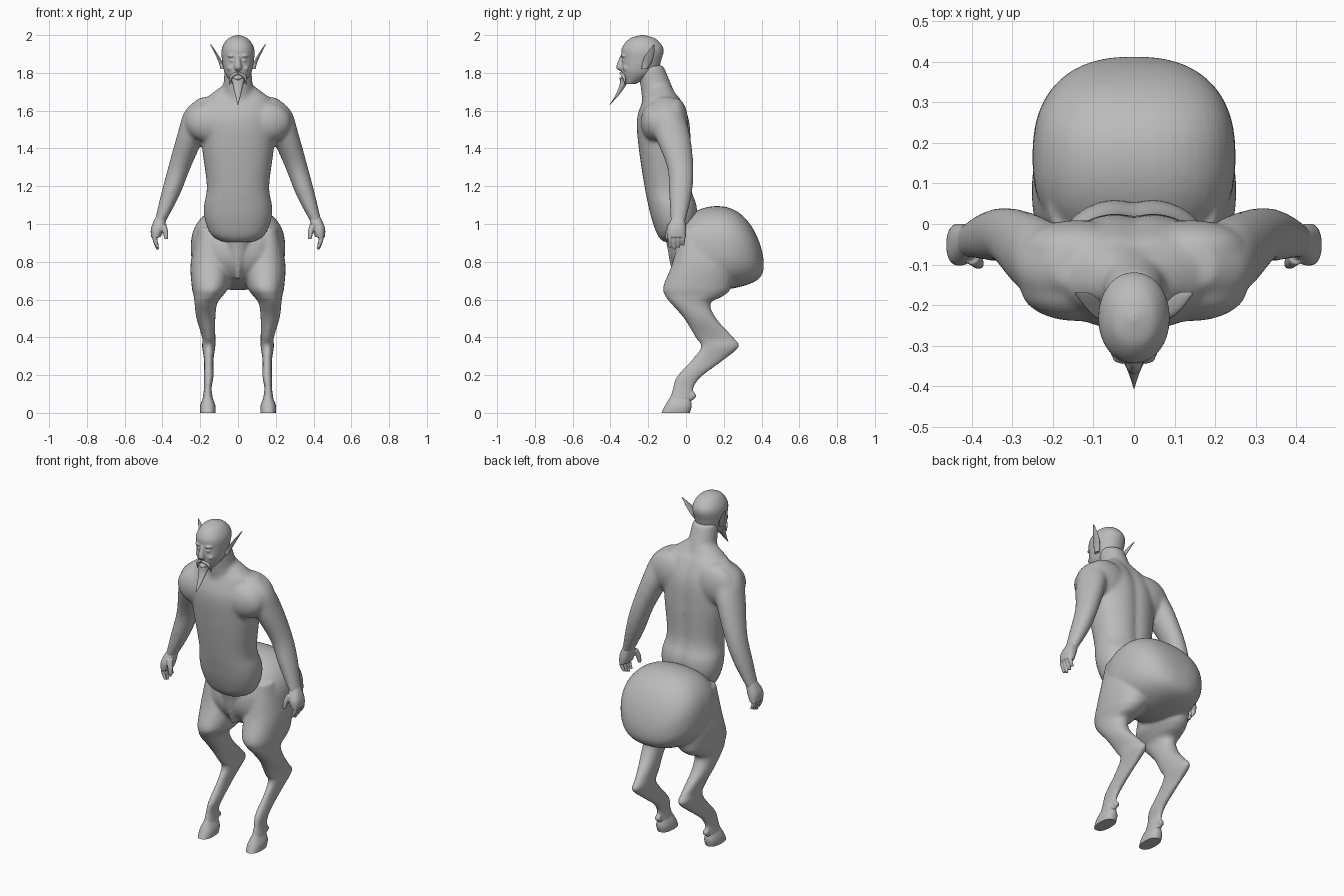
import bpy
import bmesh
from math import cos, sin, pi, exp, copysign
from mathutils import Vector, Matrix

BOTH_SIDES = (1, -1)

default_cube = bpy.data.objects.get("Cube")
if default_cube:
    bpy.data.objects.remove(default_cube, do_unlink=True)

grey = bpy.data.materials.new("plain_grey")
grey.use_nodes = True
grey.diffuse_color = (.5, .5, .5, 1)
grey.node_tree.nodes["Principled BSDF"].inputs["Base Color"].default_value = grey.diffuse_color


def catmull_rom(before, start, end, after, t):
    """Blend smoothly from start to end, guided by their neighbours."""
    return Vector([(2 * q + (r - p) * t + (2 * p - 5 * q + 4 * r - s) * t ** 2
                    + (3 * q - p - 3 * r + s) * t ** 3) / 2
                   for p, q, r, s in zip(before, start, end, after)])


def smooth_sections(sections, steps=5):
    padded = [sections[0], *sections, sections[-1]]
    result = [catmull_rom(*padded[index:index + 4], step / steps)
              for index in range(len(sections) - 1) for step in range(steps)]
    return result + [Vector(sections[-1])]


def rounded(value, power):
    return copysign(abs(value) ** (2 / power), value)


def loft(bm, sections, sides=(1,), along_y=False, power=2, segments=32, groove=0):
    """Skin rounded sections (level, x0, x1, v0, v1); v is y, or z when along_y."""
    for side in sides:
        loops = []
        for level, x0, x1, v0, v1 in smooth_sections(sections):
            loop = []
            for index in range(segments):
                angle = 2 * pi * index / segments
                across = rounded(cos(angle), power)
                depth = rounded(sin(angle), power)
                x = (x0 + x1) / 2 + (x1 - x0) / 2 * across
                v = (v0 + v1) / 2 + (v1 - v0) / 2 * depth
                if depth > 0:
                    v -= groove * exp(-(x / .03) ** 2)
                position = (side * x, level, v) if along_y else (side * x, v, level)
                loop.append(bm.verts.new(position))
            loops.append(loop)
        for lower, upper in zip(loops, loops[1:]):
            for index in range(segments):
                following = (index + 1) % segments
                bm.faces.new((lower[index], lower[following], upper[following], upper[index]))
        bm.faces.new(loops[0])
        bm.faces.new(loops[-1])


def centred(rows):
    """Sections symmetric about x = 0, given as (level, half width, v0, v1)."""
    return [(level, -width, width, v0, v1) for level, width, v0, v1 in rows]


def around(level, x, y, half_width, half_depth):
    return (level, x - half_width, x + half_width, y - half_depth, y + half_depth)


def blob(bm, centre, radii, sides=BOTH_SIDES):
    for side in sides:
        place = Matrix.Translation((side * centre[0], centre[1], centre[2]))
        bmesh.ops.create_uvsphere(bm, u_segments=24, v_segments=16, radius=1,
                                  matrix=place @ Matrix.Diagonal((*radii, 1)))


def finish(bm, name, voxel=None, relax=5):
    """Turn the bmesh into a smooth object, fusing overlaps when a voxel size is given."""
    bmesh.ops.recalc_face_normals(bm, faces=bm.faces)
    mesh = bpy.data.meshes.new(name)
    bm.to_mesh(mesh)
    bm.free()
    mesh.materials.append(grey)
    part = bpy.data.objects.new(name, mesh)
    bpy.context.collection.objects.link(part)
    bpy.ops.object.select_all(action='DESELECT')
    part.select_set(True)
    bpy.context.view_layer.objects.active = part
    bpy.ops.object.shade_smooth_by_angle(angle=pi / 4)
    if voxel:
        fuse = part.modifiers.new("fuse", 'REMESH')
        fuse.mode = 'VOXEL'
        fuse.voxel_size = voxel
        fuse.use_smooth_shade = True
        soften = part.modifiers.new("soften", 'SMOOTH')
        soften.iterations = relax


# Torso, neck, arms, chest and shoulder blades fused into one skin
bm = bmesh.new()
torso = [(.905, .08, -.12, 0), (.94, .14, -.15, .03), (1.02, .175, -.18, .06), (1.1, .18, -.2, .06),
         (1.2, .165, -.22, .03), (1.4, .19, -.25, .03), (1.55, .2, -.26, .02),
         (1.65, .18, -.23, -.02), (1.69, .14, -.21, -.05), (1.74, .07, -.2, -.08)]
neck = [(1.64, .1, -.23, -.04), (1.72, .08, -.24, -.07), (1.84, .07, -.26, -.12)]
arm = [(1.67, .12, .2, -.15, -.06), (1.6, .12, .28, -.19, -.02), (1.48, .17, .32, -.17, .02),
       (1.3, .25, .37, -.1, .04), (1.15, .31, .41, -.09, .03), (.98, .4, .45, -.08, -.01)]
loft(bm, centred(torso), power=2.3, segments=48, groove=.012)
loft(bm, centred(neck))
loft(bm, arm, sides=BOTH_SIDES)
blob(bm, (.14, -.16, 1.54), (.14, .08, .11))
blob(bm, (.14, -.06, 1.55), (.14, .07, .12))
finish(bm, "upper_body", voxel=.009, relax=16)

# Hands with four fingers and a thumb
bm = bmesh.new()
palm = [(1.05, .375, .43, -.065, -.01), (.98, .39, .46, -.1, 0), (.93, .41, .46, -.1, 0)]
thumb = [(1, .38, .42, -.1, -.06), (.96, .37, .4, -.11, -.08), (.92, .37, .39, -.11, -.09)]
loft(bm, palm, sides=BOTH_SIDES, power=2.4)
loft(bm, thumb, sides=BOTH_SIDES, segments=12)
for finger in range(4):
    y = -.085 + .023 * finger
    tip = .865 + .01 * abs(finger - 1)
    loft(bm, [around(.96, .43, y, .014, .012), around(.92, .44, y, .013, .011),
              around(tip, .425, y, .008, .008)], sides=BOTH_SIDES, segments=12)
finish(bm, "hands", voxel=.004, relax=2)

# Rump, groin and legs fused into one skin
bm = bmesh.new()
rump = []
for step in range(-8, 9):
    t = sin(pi / 2 * step / 8) * .998
    wide = .25 * (1 - abs(t) ** 2.4) ** (1 / 2.4)
    tall = (1 - t ** 2) ** .5
    middle = .85 - .07 * max(t, 0) ** 3
    rump.append((.165 + .247 * t, wide, middle - .2 * tall, middle + .245 * tall))
groin = [(.96, .1, -.12, .1), (.88, .08, -.1, .1), (.79, .045, -.085, .1), (.71, .015, -.06, .08)]
leg = [(.98, .1, .21, -.03, .15), (.8, .04, .25, -.07, .24), (.67, .05, .245, -.12, .24),
       (.62, .08, .235, -.11, .2), (.58, .11, .23, -.08, .13), (.5, .12, .22, -.01, .16),
       (.4, .12, .19, .05, .25), (.35, .12, .19, .08, .28), (.28, .13, .18, .03, .2),
       (.19, .13, .18, -.05, .08), (.13, .14, .18, -.07, .04), (.06, .13, .19, -.09, .03)]
loft(bm, centred(rump), along_y=True, power=2.4, segments=40)
loft(bm, centred(groin))
loft(bm, leg, sides=BOTH_SIDES, power=2.2)
blob(bm, (.16, .04, .09), (.02, .015, .02))
finish(bm, "hindquarters", voxel=.009)

# Hooves with flat soles
bm = bmesh.new()
hoof = [(0, .12, .2, -.13, .02), (.04, .12, .2, -.11, .03), (.09, .14, .18, -.08, .02)]
loft(bm, hoof, sides=BOTH_SIDES, power=2.4)
finish(bm, "hooves")

# Head with nose, brows, eyes, cheeks and lips
bm = bmesh.new()
skull = [(1.74, .03, -.32, -.27), (1.8, .07, -.34, -.16), (1.87, .085, -.34, -.13),
         (1.93, .085, -.34, -.12), (1.98, .055, -.3, -.16), (2, .01, -.24, -.22)]
nose = [(1.89, .01, -.35, -.32), (1.83, .02, -.37, -.32), (1.81, .01, -.35, -.32)]
loft(bm, centred(skull), power=2.1)
loft(bm, centred(nose), segments=16)
blob(bm, (.03, -.325, 1.89), (.025, .02, .01))
blob(bm, (.03, -.325, 1.865), (.015, .015, .008))
blob(bm, (.04, -.305, 1.825), (.02, .03, .02))
blob(bm, (0, -.335, 1.77), (.02, .02, .01), sides=(1,))
finish(bm, "head", voxel=.005, relax=3)

# Pointed leaf-shaped ears sweeping up, out and back
bm = bmesh.new()
ear = []
for step in range(6):
    t = step / 5
    breadth = .002 + .023 * sin(pi * (.2 + .8 * t))
    ear.append(around(1.82 + .13 * t, .08 + .065 * t ** 1.3, -.22 + .05 * t, .013 - .01 * t, breadth))
loft(bm, ear, sides=BOTH_SIDES, segments=16)
finish(bm, "ears")

# Goatee tapering forward to a point
bm = bmesh.new()
goatee = []
for step in range(6):
    t = step / 5
    taper = 1.03 - t
    goatee.append(around(1.77 - .14 * t, 0, -.325 - .08 * t ** 1.5, .035 * taper, .022 * taper))
loft(bm, goatee, segments=16)
finish(bm, "goatee")

# Drooping moustache
line = bpy.data.curves.new("moustache", 'CURVE')
line.dimensions = '3D'
line.bevel_depth = .009
line.use_fill_caps = True
line.materials.append(grey)
for side in BOTH_SIDES:
    spline = line.splines.new('BEZIER')
    spline.bezier_points.add(2)
    path = [(0, -.345, 1.8), (.035, -.33, 1.78), (.045, -.32, 1.74)]
    for point, (x, y, z), thickness in zip(spline.bezier_points, path, (.8, 1, .3)):
        point.co = (side * x, y, z)
        point.radius = thickness
        point.handle_left_type = point.handle_right_type = 'AUTO'
bpy.context.collection.objects.link(bpy.data.objects.new("moustache", line))
